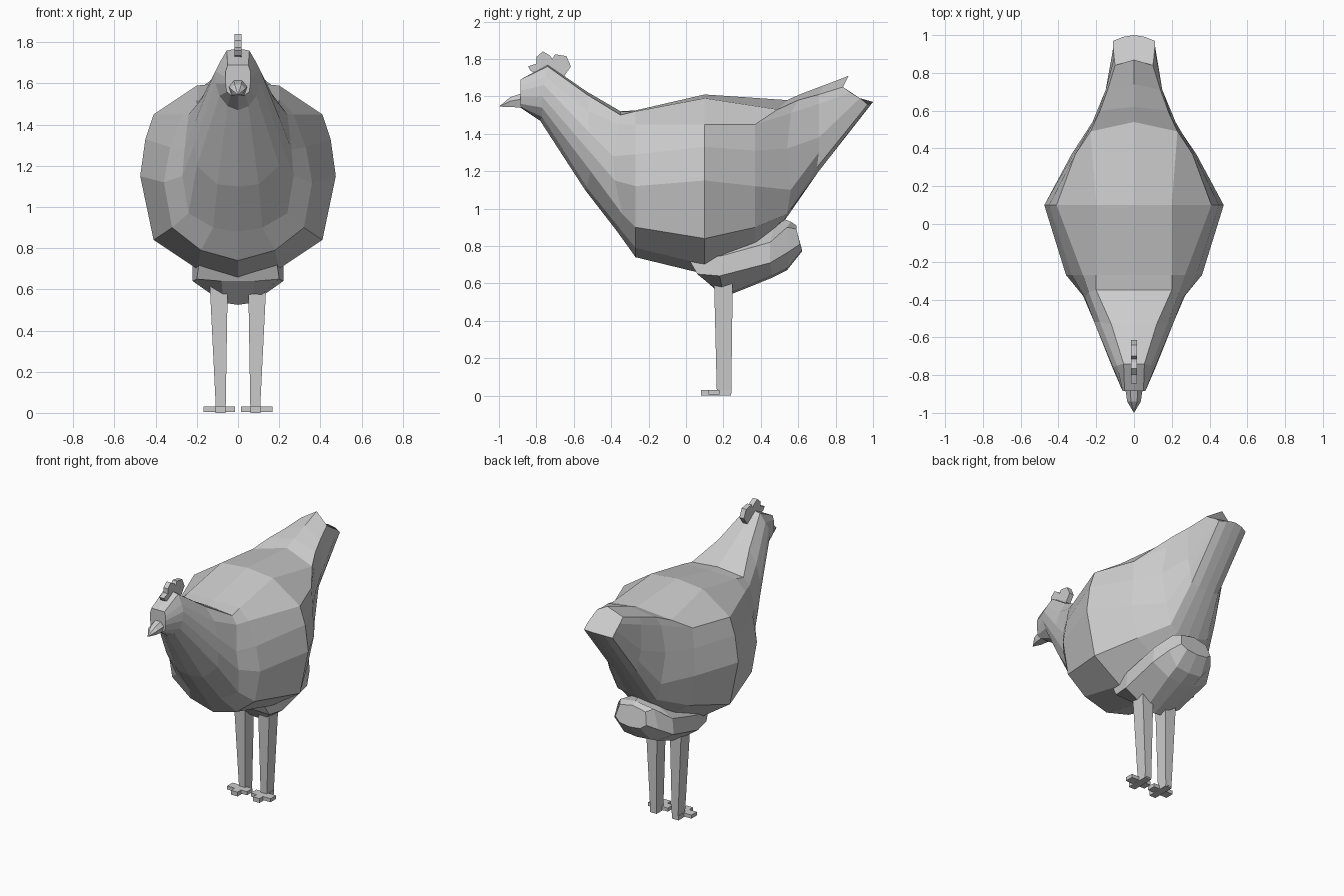
import bpy, bmesh

def finish(name, bm):
    bmesh.ops.remove_doubles(bm, verts=bm.verts, dist=1e-4)
    bmesh.ops.recalc_face_normals(bm, faces=bm.faces)
    me = bpy.data.meshes.new(name)
    bm.to_mesh(me)
    bm.free()
    ob = bpy.data.objects.new(name, me)
    bpy.context.collection.objects.link(ob)
    return ob

def loft(name, rings):
    """Each ring is (half widths, y or ys, heights), top centre to bottom centre, mirrored in x."""
    bm = bmesh.new()
    loops = []
    for xs, ys, zs in rings:
        if not isinstance(ys, list):
            ys = [ys] * len(xs)
        half = list(zip(xs, ys, zs))
        full = half + [(-x, y, z) for x, y, z in half[-2:0:-1]]
        loops.append([bm.verts.new(p) for p in full])
    n = len(loops[0])
    for a, b in zip(loops, loops[1:]):
        for i in range(n):
            bm.faces.new((a[i], a[(i + 1) % n], b[(i + 1) % n], b[i]))
    bm.faces.new(loops[0])
    bm.faces.new(loops[-1])
    return finish(name, bm)

def taper(name, top, bottom):
    """Box between two rectangles (x0, x1, y0, y1, z)."""
    bm = bmesh.new()
    r = [[bm.verts.new(p + (q[4],)) for p in
          ((q[0], q[2]), (q[1], q[2]), (q[1], q[3]), (q[0], q[3]))] for q in (top, bottom)]
    for i in range(4):
        j = (i + 1) % 4
        bm.faces.new((r[0][i], r[0][j], r[1][j], r[1][i]))
    bm.faces.new(r[0])
    bm.faces.new(r[1])
    return finish(name, bm)

# Head and neck, running back into the chest
neck_join = ([0, .2, .27, .33, .36, .32, .18, 0], -.27,
             [1.525, 1.52, 1.45, 1.29, 1.12, .9, .79, .74])
loft("head_and_neck", [
    ([0, .05, .06, .06, .06, .055, .035, 0], -.885,
     [1.69, 1.69, 1.66, 1.63, 1.6, 1.56, 1.545, 1.54]),
    ([0, .055, .09, .11, .11, .09, .05, 0], [-.74, -.74, -.75, -.76, -.77, -.77, -.77, -.78],
     [1.77, 1.76, 1.7, 1.66, 1.6, 1.54, 1.49, 1.47]),
    ([0, .12, .18, .21, .21, .2, .1, 0], [-.53, -.53, -.52, -.52, -.52, -.51, -.53, -.54],
     [1.625, 1.61, 1.52, 1.41, 1.31, 1.2, 1.11, 1.1]),
    ([0, .2, .24, .26, .27, .24, .12, 0], [-.35, -.35, -.36, -.39, -.38, -.34, -.36, -.37],
     [1.52, 1.5, 1.45, 1.28, 1.15, .97, .9, .88]),
    neck_join])

# Body, sweeping up into the tail
loft("body_and_tail", [
    neck_join,
    ([0, .2, .41, .45, .475, .41, .2, 0], .1,
     [1.61, 1.59, 1.45, 1.33, 1.15, .84, .7, .65]),
    ([0, .23, .31, .32, .33, .28, .14, 0], [.54, .49, .37, .37, .37, .37, .37, .37],
     [1.58, 1.53, 1.45, 1.31, 1.12, .9, .8, .77]),
    ([0, .18, .2, .22, .2, .15, .08, 0], [.62, .6, .56, .54, .56, .54, .53, .53],
     [1.615, 1.58, 1.51, 1.32, 1.1, .97, .95, .94]),
    ([0, .14, .15, .15, .13, .11, .06, 0], [.74, .71, .71, .71, .71, .7, .71, .71],
     [1.66, 1.61, 1.56, 1.38, 1.3, 1.22, 1.2, 1.2]),
    ([0, .1, .105, .11, .11, .11, .06, 0], [.87, .84, .88, .93, .95, .97, .99, 1.0],
     [1.71, 1.65, 1.62, 1.59, 1.575, 1.555, 1.565, 1.57])])

# Fluffy thighs and rear underside
loft("thigh_fluff", [
    ([0, .19, .2, .08, 0], [.05, .02, .06, .08, .08], [.75, .72, .65, .64, .64]),
    ([0, .22, .22, .07, 0], [.2, .2, .18, .2, .2], [.85, .75, .64, .535, .525]),
    ([0, .21, .22, .1, 0], [.48, .45, .45, .46, .46], [.96, .82, .71, .64, .63]),
    ([0, .13, .17, .1, 0], [.56, .54, .55, .54, .54], [.93, .9, .77, .68, .67]),
    ([0, .1, .12, .08, 0], [.59, .59, .61, .62, .62], [.91, .89, .81, .78, .77])])

# Beak
bm = bmesh.new()
base = [bm.verts.new((x, -.88, z)) for x, z in
        ((-.045, 1.585), (-.02, 1.615), (.02, 1.615), (.045, 1.585), (.03, 1.54), (-.03, 1.54))]
mid = [bm.verts.new((v.co.x * .8, -.94, 1.55 + (v.co.z - 1.55) * .7)) for v in base]
tip = bm.verts.new((0, -1, 1.545))
for i in range(6):
    j = (i + 1) % 6
    bm.faces.new((base[i], base[j], mid[j], mid[i]))
    bm.faces.new((mid[i], mid[j], tip))
bm.faces.new(base)
finish("beak", bm)

# Comb: flat profile extruded across x
profile = [(-.77, 1.72), (-.83, 1.735), (-.845, 1.76), (-.80, 1.775), (-.80, 1.81), (-.765, 1.84),
           (-.73, 1.82), (-.715, 1.80), (-.70, 1.825), (-.64, 1.815), (-.615, 1.76),
           (-.65, 1.71), (-.70, 1.70)]
bm = bmesh.new()
f = bm.faces.new([bm.verts.new((-.017, y, z)) for y, z in profile])
ext = bmesh.ops.extrude_face_region(bm, geom=[f])["geom"]
bmesh.ops.translate(bm, vec=(.034, 0, 0), verts=[v for v in ext if isinstance(v, bmesh.types.BMVert)])
if not f.is_valid or len(bm.faces) < len(profile) + 2:
    bm.faces.new([v for v in bm.verts if v.co.x < 0])
finish("comb", bm)

# Legs and feet, one per side
for side, s in (("right", 1), ("left", -1)):
    def part(name, top, bottom):
        taper(side + "_" + name, *((q[0] * s, q[1] * s) + q[2:] for q in (top, bottom)))
    part("leg", (.05, .137, .15, .25, .62), (.06, .107, .165, .242, .01))
    part("front_toe", (.06, .11, .08, .24, .03), (.06, .11, .08, .24, 0))
    part("side_toes", (.015, .168, .12, .18, .03), (.015, .168, .12, .18, .005))
